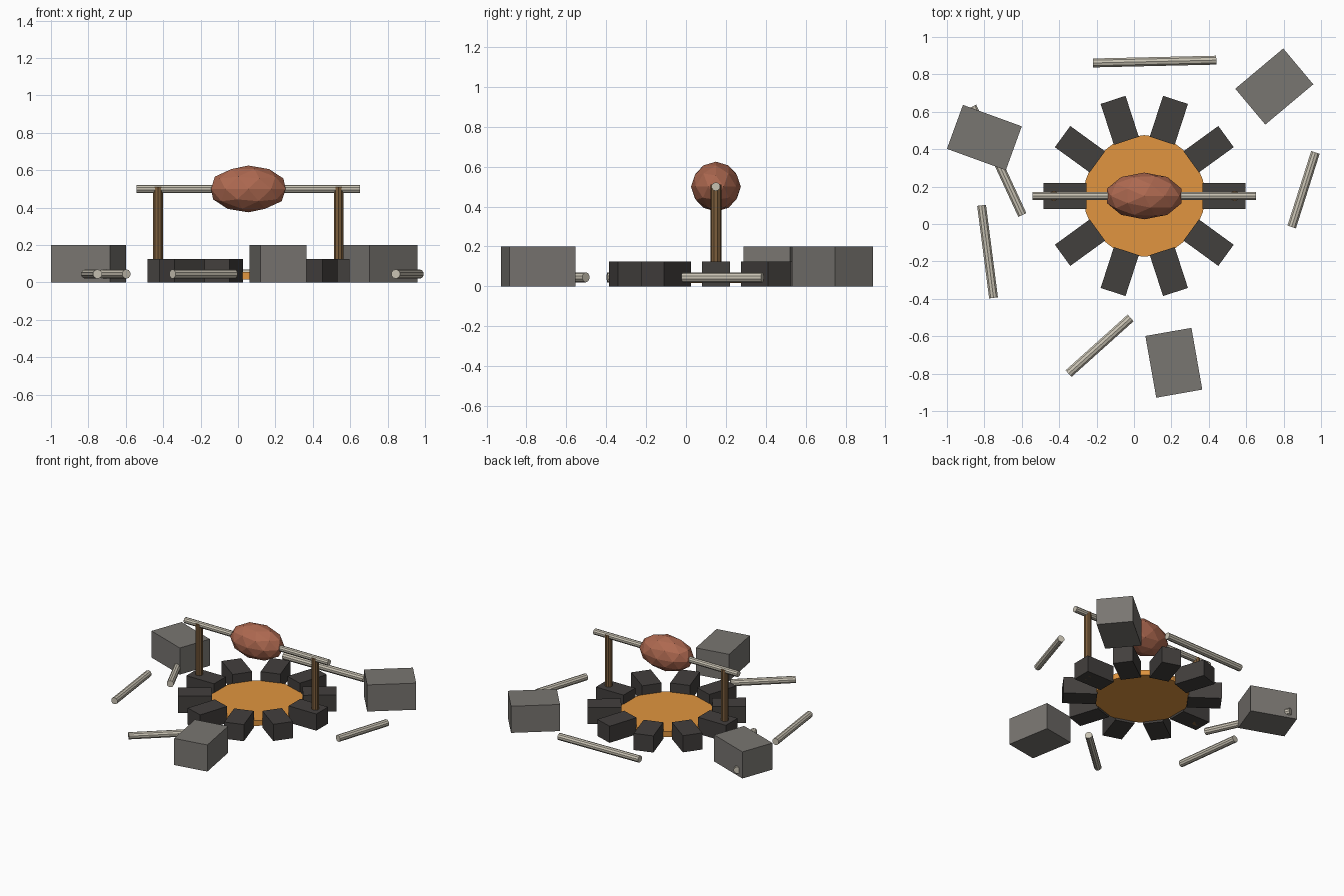
import bpy, math
from mathutils import Vector

if "Cube" in bpy.data.objects:
    bpy.data.objects.remove(bpy.data.objects["Cube"])

CX, CY = 0.055, 0.15   # fire pit centre


def material(name, rgb):
    m = bpy.data.materials.new(name)
    m.diffuse_color = (*rgb, 1)
    m.use_nodes = True
    m.node_tree.nodes["Principled BSDF"].inputs["Base Color"].default_value = m.diffuse_color
    return m


EMBER = material("ember_orange", (0.75, 0.30, 0.05))
CHAR = material("dark_stone", (0.055, 0.05, 0.047))
STONE = material("grey_stone", (0.19, 0.18, 0.165))
PALE = material("pale_wood", (0.58, 0.54, 0.45))
BROWN = material("brown_wood", (0.20, 0.11, 0.045))
MEAT = material("roast_meat", (0.42, 0.14, 0.08))


def finish(name, mat):
    ob = bpy.context.object
    ob.name = name
    ob.data.materials.append(mat)
    return ob


def box(name, loc, size, angle, mat):
    bpy.ops.mesh.primitive_cube_add(size=1, location=loc, rotation=(0, 0, angle))
    finish(name, mat).scale = size


def rod(name, a, b, radius, mat, sides=10):
    a, b = Vector(a), Vector(b)
    d = b - a
    bpy.ops.mesh.primitive_cylinder_add(
        vertices=sides, radius=radius, depth=d.length, location=(a + b) / 2,
        rotation=d.to_track_quat('Z', 'Y').to_euler())
    finish(name, mat)


# Ember bed
rod("ember_bed", (CX, CY, 0.016), (CX, CY, 0.057), 0.325, EMBER, 24)

# Ring of stones
for i in range(10):
    t = i * math.tau / 10
    box(f"ring_stone_{i}",
        (CX + 0.425 * math.cos(t), CY + 0.425 * math.sin(t), 0.0625),
        (0.23, 0.14, 0.125), t, CHAR)

# Spit with two posts and roast
for side, label in ((-1, "left"), (1, "right")):
    x = CX + side * 0.483
    rod(f"{label}_post", (x, CY, 0), (x, CY, 0.51), 0.027, BROWN)
rod("spit", (CX - 0.597, CY, 0.5), (CX + 0.597, CY, 0.5), 0.022, PALE)
bpy.ops.mesh.primitive_ico_sphere_add(subdivisions=2, radius=1, location=(CX, CY, 0.5))
finish("roast", MEAT).scale = (0.21, 0.125, 0.125)

# Seat blocks
for i, (x, y, deg) in enumerate(((0.213, -0.742, 100), (0.75, 0.735, 40), (-0.80, 0.462, -20))):
    box(f"seat_block_{i}", (x, y, 0.1), (0.335, 0.25, 0.2), math.radians(deg), STONE)

# Loose sticks on the ground
for i, (x1, y1, x2, y2) in enumerate((
        (-0.22, 0.861, 0.44, 0.876),
        (0.843, -0.016, 0.97, 0.383),
        (-0.815, 0.10, -0.751, -0.395),
        (-0.35, -0.80, -0.018, -0.502),
        (-0.597, 0.048, -0.865, 0.628))):
    rod(f"loose_stick_{i}", (x1, y1, 0.045), (x2, y2, 0.045), 0.025, PALE)
